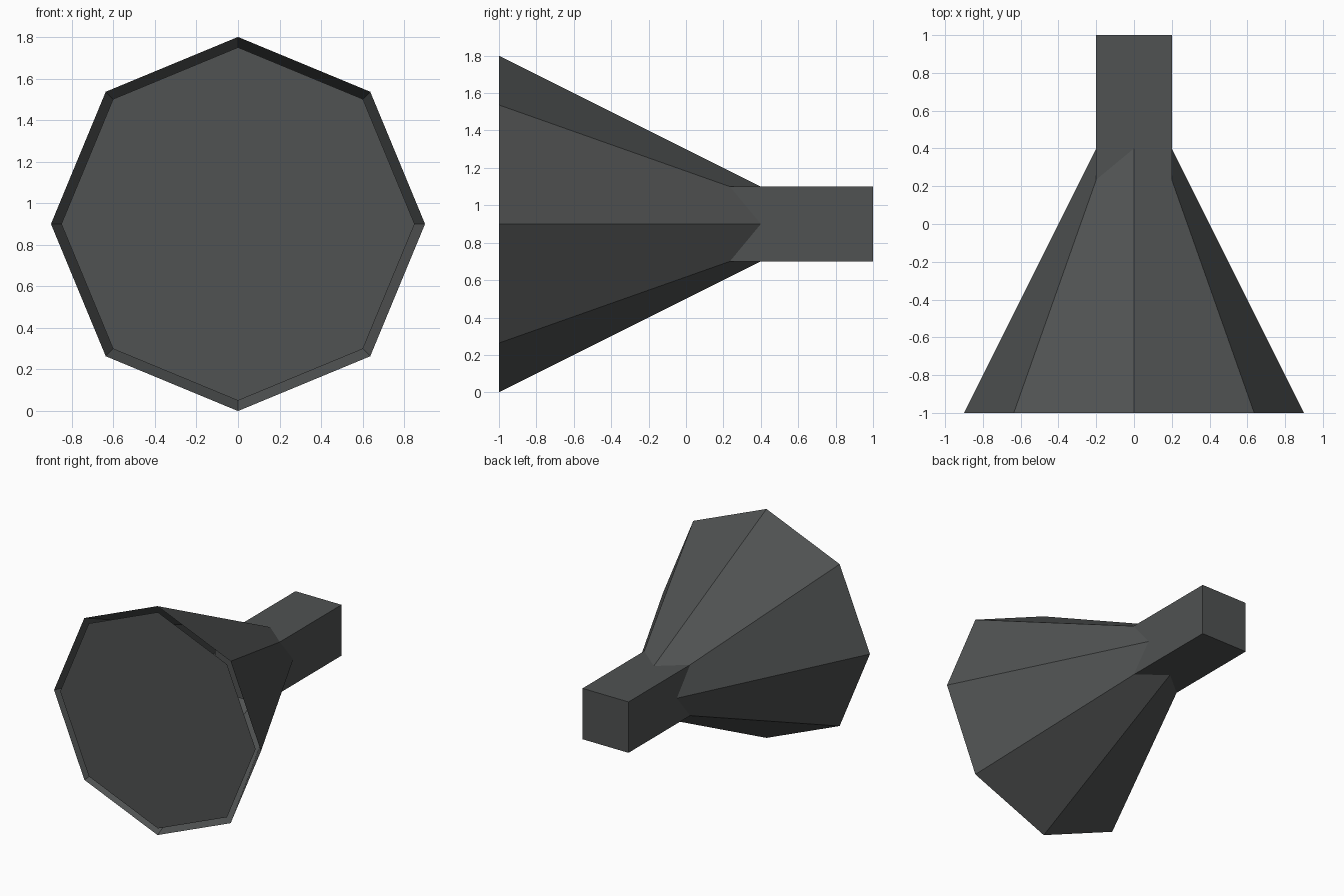
import bpy, bmesh
from math import radians
from mathutils import Matrix

if "Cube" in bpy.data.objects:
    bpy.data.objects.remove(bpy.data.objects["Cube"])

CENTRE_Z = 0.9

grey = bpy.data.materials.new("dark grey")
grey.diffuse_color = (0.08, 0.085, 0.085, 1)
grey.use_nodes = True
grey.node_tree.nodes["Principled BSDF"].inputs["Base Color"].default_value = grey.diffuse_color

# local z becomes world +y (front to back)
TO_BACK = Matrix.Rotation(radians(-90), 4, 'X')


def finish(name, bm, y):
    bmesh.ops.transform(bm, matrix=Matrix.Translation((0, y, CENTRE_Z)) @ TO_BACK, verts=bm.verts)
    mesh = bpy.data.meshes.new(name)
    bm.to_mesh(mesh)
    bm.free()
    mesh.materials.append(grey)
    obj = bpy.data.objects.new(name, mesh)
    bpy.context.collection.objects.link(obj)
    return obj


# open octagonal horn, wide at the front
bm = bmesh.new()
bmesh.ops.create_cone(bm, cap_ends=False, segments=8, radius1=0.9, radius2=0.2, depth=1.4)
finish("horn_shade", bm, -0.3)

# flat front panel, leaving a thin gap inside the rim
bm = bmesh.new()
bmesh.ops.create_circle(bm, cap_ends=True, segments=8, radius=0.85)
bmesh.ops.reverse_faces(bm, faces=bm.faces)
finish("front_panel", bm, -0.995)

# square housing at the back
bm = bmesh.new()
bmesh.ops.create_cube(bm, size=1, matrix=Matrix.Diagonal((0.4, 0.4, 1.0, 1)))
finish("rear_housing", bm, 0.5)
